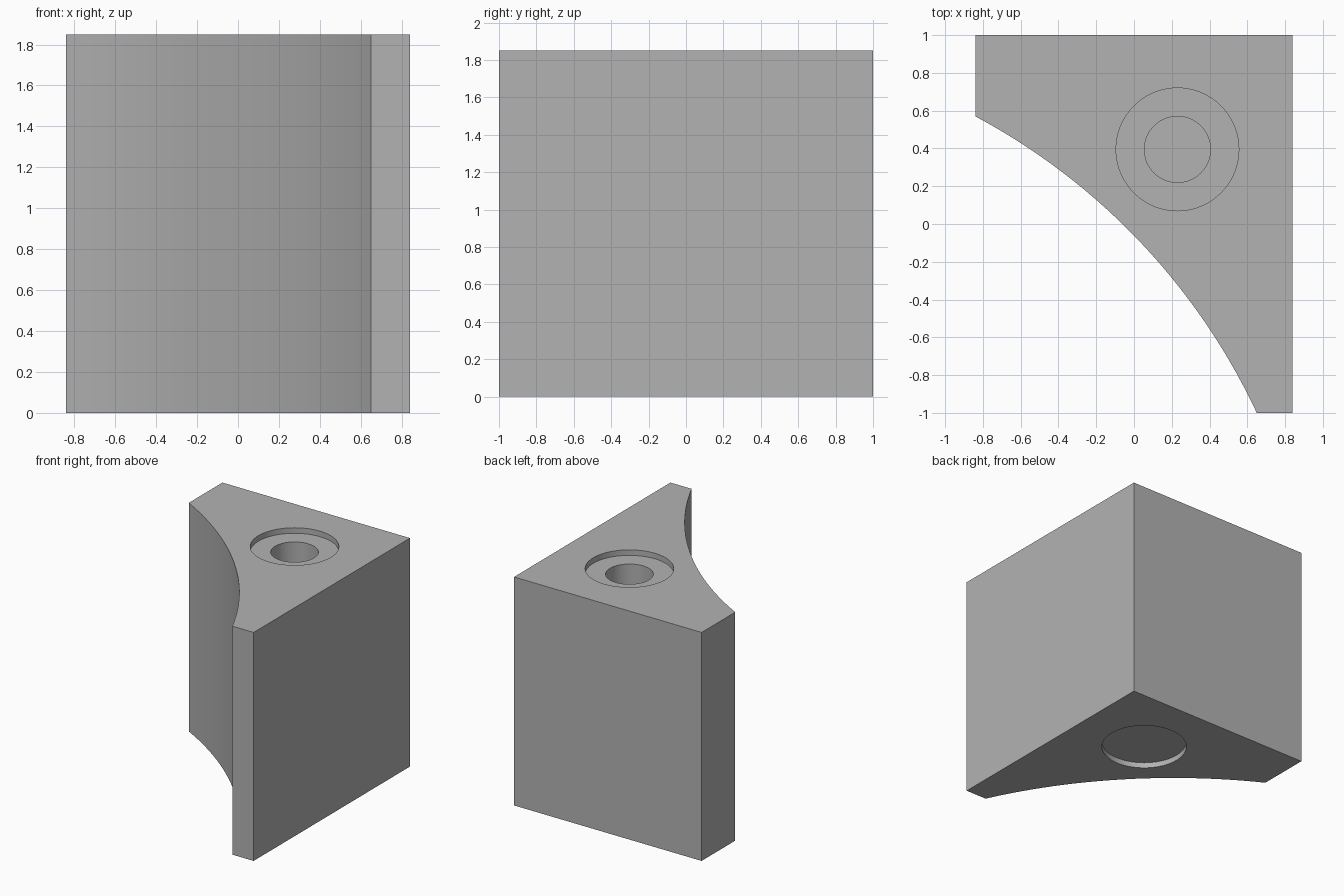
import bpy, bmesh, math
from mathutils import Matrix, Vector

cube = bpy.data.objects.get("Cube")
if cube:
    bpy.data.objects.remove(cube, do_unlink=True)

HEIGHT = 1.85
HOLE = (0.23, 0.395)
RECESS_R, BORE_R = 0.325, 0.175
RECESS_DEPTH = 0.045

grey = bpy.data.materials.new("plain_grey")
grey.use_nodes = True
colour = (0.45, 0.45, 0.45, 1)
grey.diffuse_color = colour
grey.node_tree.nodes["Principled BSDF"].inputs["Base Color"].default_value = colour


def make_object(name, bm):
    bmesh.ops.recalc_face_normals(bm, faces=bm.faces)
    mesh = bpy.data.meshes.new(name)
    bm.to_mesh(mesh)
    bm.free()
    mesh.materials.append(grey)
    obj = bpy.data.objects.new(name, mesh)
    bpy.context.collection.objects.link(obj)
    return obj


def arc(start, end, sagitta, steps):
    """Points on a circular arc bulging to the left of start -> end."""
    a, b = Vector(start), Vector(end)
    half = (b - a).length / 2
    radius = (half ** 2 + sagitta ** 2) / (2 * sagitta)
    along = (b - a).normalized()
    normal = Vector((-along.y, along.x))
    centre = (a + b) / 2 - normal * (radius - sagitta)
    sweep = math.asin(half / radius)
    for i in range(steps + 1):
        t = sweep * (2 * i / steps - 1)
        yield centre + radius * (along * math.sin(t) + normal * math.cos(t))


def drill(target, radius, bottom, top):
    """Cut a vertical round hole between two heights."""
    bm = bmesh.new()
    bmesh.ops.create_cone(
        bm, cap_ends=True, segments=72, radius1=radius, radius2=radius,
        depth=top - bottom,
        matrix=Matrix.Translation((*HOLE, (top + bottom) / 2)))
    cutter = make_object("hole_cutter", bm)
    cutter.hide_render = True
    mod = target.modifiers.new("hole", "BOOLEAN")
    mod.operation = "DIFFERENCE"
    mod.solver = "EXACT"
    mod.object = cutter
    bpy.context.view_layer.objects.active = target
    bpy.ops.object.modifier_apply(modifier=mod.name)
    bpy.data.objects.remove(cutter, do_unlink=True)


# Corner block: square back corner, hollow curved front
outline = [Vector(p) for p in ((0.65, -1), (0.84, -1), (0.84, 1), (-0.84, 1))]
outline += list(arc((-0.84, 0.57), (0.65, -1), 0.175, 28))[:-1]
bm = bmesh.new()
base = bm.faces.new([bm.verts.new((p.x, p.y, 0)) for p in outline])
side = bmesh.ops.extrude_face_region(bm, geom=[base])["geom"]
bmesh.ops.translate(bm, vec=(0, 0, HEIGHT),
                    verts=[v for v in side if isinstance(v, bmesh.types.BMVert)])
block = make_object("corner_block", bm)

# Shallow round recess in each end, and a blind bore from the top
drill(block, RECESS_R, HEIGHT - RECESS_DEPTH, HEIGHT + 0.1)
drill(block, BORE_R, RECESS_DEPTH + 0.03, HEIGHT + 0.1)
drill(block, RECESS_R, -0.1, RECESS_DEPTH)

bpy.ops.object.select_all(action="DESELECT")
block.select_set(True)
bpy.context.view_layer.objects.active = block
bpy.ops.object.shade_smooth_by_angle(angle=math.radians(30))
